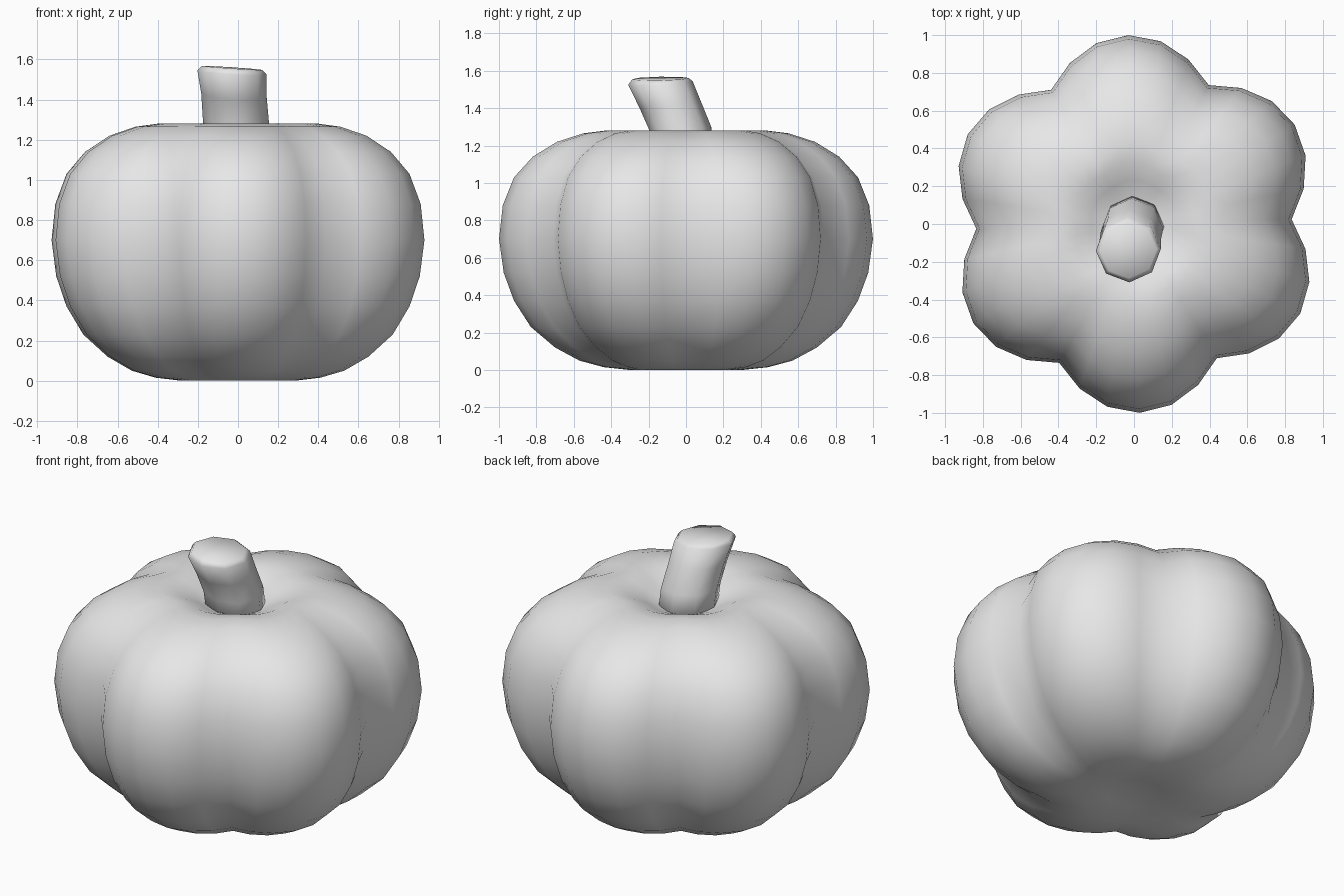
import bpy, bmesh
from math import sin, cos, pi, radians

cube = bpy.data.objects.get("Cube")
if cube:
    bpy.data.objects.remove(cube)

SEGMENTS = 36
LOBES = 6
TWIST = radians(1.7)

grey = bpy.data.materials.new("light grey")
grey.use_nodes = True
grey.diffuse_color = (0.8, 0.8, 0.8, 1)
grey.node_tree.nodes["Principled BSDF"].inputs["Base Color"].default_value = (0.8, 0.8, 0.8, 1)


def skin(name, rings, bottom=None, top=None):
    """Bridge rings of points from bottom to top; close ends with a pole or a flat face."""
    bm = bmesh.new()
    loops = [[bm.verts.new(p) for p in ring] for ring in rings]
    n = len(loops[0])
    for low, high in zip(loops, loops[1:]):
        for i in range(n):
            j = (i + 1) % n
            bm.faces.new((low[i], low[j], high[j], high[i]))
    for loop, pole in ((loops[0][::-1], bottom), (loops[-1], top)):
        if pole is None:
            bm.faces.new(loop)
        else:
            tip = bm.verts.new(pole)
            for i in range(n):
                bm.faces.new((loop[i], loop[(i + 1) % n], tip))
    bmesh.ops.recalc_face_normals(bm, faces=bm.faces)
    mesh = bpy.data.meshes.new(name)
    bm.to_mesh(mesh)
    bm.free()
    mesh.materials.append(grey)
    mesh.shade_smooth()
    obj = bpy.data.objects.new(name, mesh)
    bpy.context.collection.objects.link(obj)
    return obj


def lobed_ring(r, z):
    """Ring whose grooves fade out towards the middle of the body."""
    fade = max(0, min(1, (r - 0.15) / 0.35))
    ring = []
    for i in range(SEGMENTS):
        a = 2 * pi * i / SEGMENTS
        s = r * (1 - 0.165 * fade * (1 - abs(sin(a * LOBES / 2))))
        ring.append((s * cos(a + TWIST), s * sin(a + TWIST), z))
    return ring


# Lobed body with a dimple at each end
profile = [(0.15, 0.02), (0.30, 0), (0.44, 0.015), (0.57, 0.05), (0.70, 0.12),
           (0.83, 0.23), (0.92, 0.37), (0.975, 0.52), (1.0, 0.70), (0.98, 0.88),
           (0.92, 1.03), (0.82, 1.14), (0.69, 1.22), (0.55, 1.265), (0.43, 1.28),
           (0.33, 1.27), (0.23, 1.23), (0.12, 1.18)]
skin("pumpkin_body", [lobed_ring(r, z) for r, z in profile], (0, 0, 0.04), (0, 0, 1.17))


# Eight-sided stem leaning forward, with a bevelled flat cap
def stem_ring(x, y, z, r, tilt):
    ring = []
    for i in range(8):
        a = 2 * pi * i / 8 + TWIST
        ring.append((x + r * cos(a), y + r * sin(a), z + tilt * sin(a) - 0.01 * cos(a)))
    return ring


stem = [(0, -0.01, 1.12, 0.165, 0), (-0.01, -0.03, 1.29, 0.165, 0.01),
        (-0.02, -0.085, 1.42, 0.163, 0.02), (-0.03, -0.137, 1.535, 0.172, 0.01),
        (-0.03, -0.137, 1.558, 0.15, 0.003)]
skin("stem", [stem_ring(*s) for s in stem])
